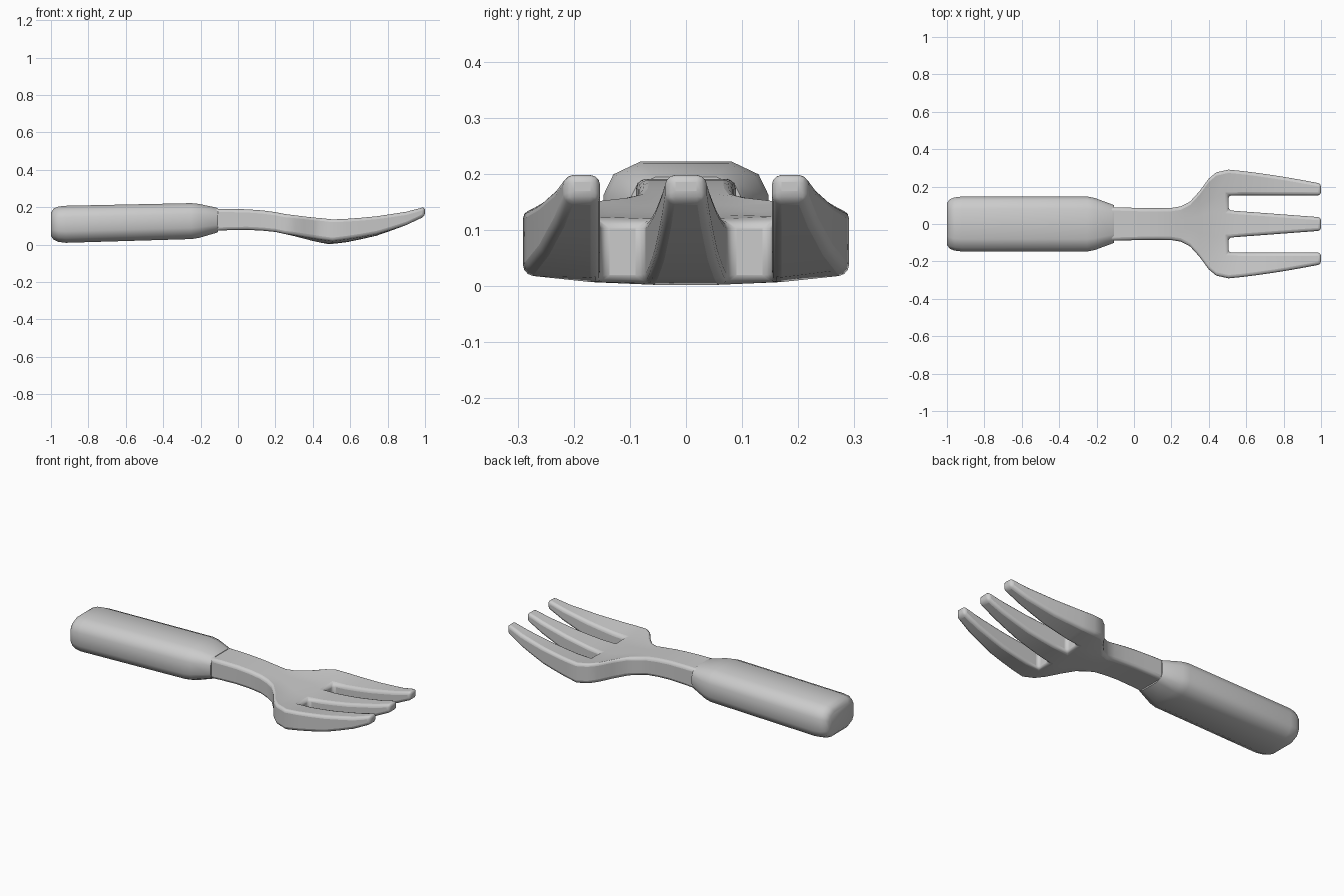
import bpy, bmesh, math

if "Cube" in bpy.data.objects:
    bpy.data.objects.remove(bpy.data.objects["Cube"])


def finish(bm, name, angle):
    bmesh.ops.recalc_face_normals(bm, faces=bm.faces)
    me = bpy.data.meshes.new(name)
    bm.to_mesh(me)
    bm.free()
    ob = bpy.data.objects.new(name, me)
    bpy.context.collection.objects.link(ob)
    bpy.ops.object.select_all(action='DESELECT')
    ob.select_set(True)
    bpy.context.view_layer.objects.active = ob
    bpy.ops.object.shade_smooth_by_angle(angle=math.radians(angle))
    return ob


def lerp(table, x):
    for (a, u), (b, v) in zip(table, table[1:]):
        if x <= b:
            return u + (v - u) * max(0, (x - a) / (b - a))
    return table[-1][1]


# Handle: chamfered section lofted along x (x, half width, bottom, top)
rings = [(-1, .112, .045, .172), (-.985, .132, .026, .194), (-.96, .142, .015, .204),
         (-.92, .147, .01, .208), (-.25, .147, .03, .222), (-.21, .139, .036, .218),
         (-.12, .106, .062, .199), (-.107, .100, .067, .194)]
quarter = [(1, .38), (.88, .76), (.55, 1)]
section = quarter + [(-y, z) for y, z in quarter[::-1]]
section += [(-y, -z) for y, z in section]
bm = bmesh.new()
loops = []
for x, w, lo, hi in rings:
    c, h = (lo + hi) / 2, (hi - lo) / 2
    loops.append([bm.verts.new((x, y * w, c + z * h)) for y, z in section])
n = len(section)
for a, b in zip(loops, loops[1:]):
    for i in range(n):
        bm.faces.new((a[i], a[(i + 1) % n], b[(i + 1) % n], b[i]))
bm.faces.new(loops[0])
bm.faces.new(loops[-1])
finish(bm, "handle", 40)

# Fork: outline, thickness and tine profiles along x
outer = [(-.14, .09), (-.1, .09), (0, .086), (.1, .084), (.2, .086), (.25, .094), (.3, .12),
         (.35, .175), (.4, .243), (.44, .276), (.5, .291), (.55, .287), (.7, .268),
         (.85, .244), (1, .216)]
top = [(-.14, .191), (0, .191), (.1, .187), (.2, .174), (.3, .154), (.4, .132), (.5, .119),
       (.6, .125), (.75, .146), (.9, .176), (1, .202)]
bottom = [(-.14, .073), (0, .08), (.1, .078), (.2, .068), (.3, .046), (.4, .02), (.49, 0),
          (.6, .016), (.75, .05), (.9, .105), (1, .152)]
raised = [(.25, 0), (.42, .018), (.55, .018), (.9, 0)]
root = .505


def columns(x):
    w = lerp(outer, x)
    if x < root:
        half = [w * .25, w * .53, w]
    else:
        half = [lerp([(root, .073), (1, .036)], x), .153, w]
    return [-y for y in half[::-1]] + half


stations = [-.14, -.05, .05, .13, .2, .25, .3, .35, .4, .44, root,
            .58, .66, .74, .82, .9, 1]
bm = bmesh.new()
grid = []
for x in stations:
    ys = columns(x)
    row = []
    for i, y in enumerate(ys):
        lift = lerp(raised, x) if i in (0, 5) else 0
        row.append([bm.verts.new((x, y, lerp(p, x) + lift)) for p in (bottom, top)])
    grid.append(row)
for k in range(len(grid) - 1):
    strips = range(5) if stations[k + 1] <= root else (0, 2, 4)
    for i in strips:
        a, b, c, d = grid[k][i], grid[k][i + 1], grid[k + 1][i + 1], grid[k + 1][i]
        for s in (0, 1):
            bm.faces.new((a[s], b[s], c[s], d[s]))
# Side walls join the top and bottom sheets
pair = {}
for row in grid:
    for lo, hi in row:
        pair[lo] = hi
for e in [e for e in bm.edges if e.is_boundary]:
    u, v = e.verts
    if u in pair and v in pair:
        bm.faces.new((u, v, pair[v], pair[u]))
fork = finish(bm, "fork_head", 50)

# Rounded rims
bev = fork.modifiers.new("rounded_rims", 'BEVEL')
bev.width = .017
bev.segments = 3
bev.limit_method = 'ANGLE'
bev.angle_limit = math.radians(42)
